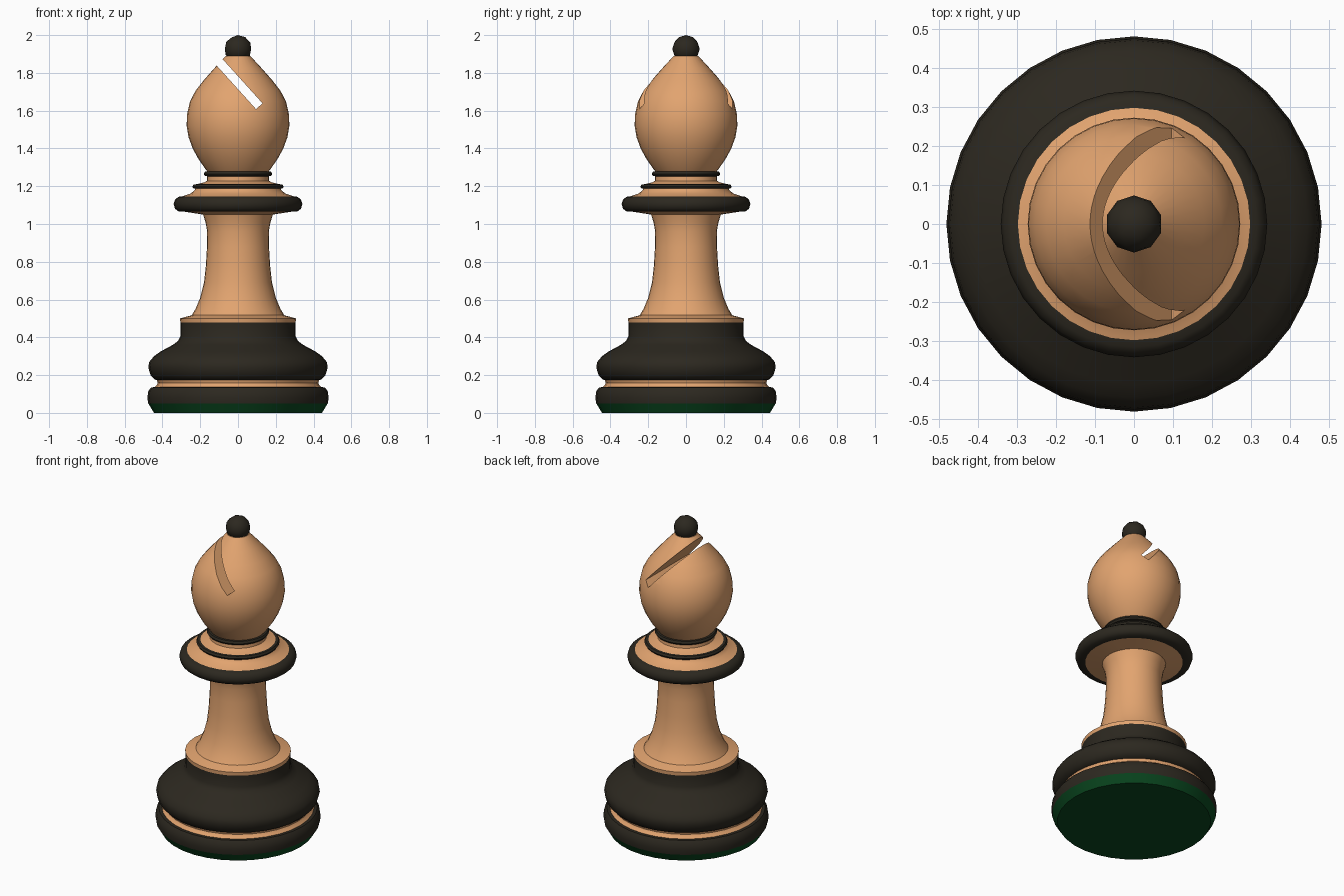
import bpy, bmesh
from math import sin, cos, pi, radians

if "Cube" in bpy.data.objects:
    bpy.data.objects.remove(bpy.data.objects["Cube"])

SIDES = 32


def material(name, color):
    m = bpy.data.materials.new(name)
    m.diffuse_color = (*color, 1)
    m.use_nodes = True
    m.node_tree.nodes["Principled BSDF"].inputs["Base Color"].default_value = m.diffuse_color
    return m


WOOD = material("light_wood", (0.76, 0.37, 0.16))
DARK = material("dark_lacquer", (0.025, 0.021, 0.014))
FELT = material("green_felt", (0.003, 0.065, 0.014))


def smooth(obj, mat):
    obj.data.materials.append(mat)
    bpy.ops.object.select_all(action='DESELECT')
    obj.select_set(True)
    bpy.context.view_layer.objects.active = obj
    bpy.ops.object.shade_smooth_by_angle(angle=radians(40))


def lathe(name, mat, profile, bottom=False, top=False):
    """Turn a bottom-to-top list of (radius, z) round the z axis."""
    bm = bmesh.new()
    rings = [[bm.verts.new((r * cos(2 * pi * k / SIDES), r * sin(2 * pi * k / SIDES), z))
              for k in range(SIDES)] for r, z in profile]
    for a, b in zip(rings, rings[1:]):
        for k in range(SIDES):
            n = (k + 1) % SIDES
            bm.faces.new((a[k], a[n], b[n], b[k]))
    if bottom:
        bm.faces.new(rings[0][::-1])
    if top:
        bm.faces.new(rings[-1])
    me = bpy.data.meshes.new(name)
    bm.to_mesh(me)
    bm.free()
    obj = bpy.data.objects.new(name, me)
    bpy.context.collection.objects.link(obj)
    smooth(obj, mat)
    return obj


# Base, from the felt pad upwards
lathe("felt_pad", FELT, [(0.445, 0), (0.475, 0.05)], bottom=True)
lathe("foot_ring", DARK, [(0.475, 0.05), (0.48, 0.08), (0.475, 0.115), (0.46, 0.135), (0.43, 0.137)])
lathe("base_groove", WOOD, [(0.443, 0.135), (0.432, 0.145), (0.425, 0.158), (0.43, 0.175)])
lathe("base_bulge", DARK, [(0.42, 0.173), (0.44, 0.176), (0.463, 0.20), (0.475, 0.24), (0.47, 0.27),
                           (0.445, 0.30), (0.41, 0.325), (0.345, 0.36), (0.318, 0.38), (0.305, 0.405),
                           (0.305, 0.48)])

# Stem flaring out to the underside of the collar
lathe("stem", WOOD, [(0.305, 0.478), (0.307, 0.50), (0.245, 0.517), (0.225, 0.55), (0.20, 0.61),
                     (0.18, 0.69), (0.17, 0.78), (0.164, 0.88), (0.163, 0.96), (0.172, 1.01),
                     (0.185, 1.05), (0.295, 1.067)])

# Collar and neck rings
lathe("collar_rim", DARK, [(0.28, 1.065), (0.315, 1.067), (0.333, 1.08), (0.341, 1.105),
                           (0.333, 1.13), (0.315, 1.144), (0.28, 1.147)])
lathe("collar_top", WOOD, [(0.325, 1.136), (0.29, 1.148), (0.25, 1.162), (0.23, 1.178), (0.225, 1.19)])
lathe("lower_neck_ring", DARK, [(0.21, 1.186), (0.235, 1.187), (0.242, 1.198), (0.235, 1.21), (0.205, 1.211)])
lathe("neck", WOOD, [(0.225, 1.209), (0.18, 1.22), (0.165, 1.228), (0.163, 1.252)])
lathe("upper_neck_ring", DARK, [(0.155, 1.252), (0.175, 1.254), (0.181, 1.264), (0.175, 1.277), (0.15, 1.278)])

# Head with a slanted slot cut right through
head = lathe("head", WOOD, [(0.158, 1.274), (0.17, 1.287), (0.21, 1.345), (0.24, 1.40), (0.262, 1.46),
                            (0.272, 1.52), (0.27, 1.58), (0.254, 1.65), (0.225, 1.705), (0.18, 1.763),
                            (0.125, 1.825), (0.065, 1.89)], bottom=True, top=True)
bpy.ops.mesh.primitive_cube_add(size=1, location=(-0.055, 0, 1.809), rotation=(0, radians(47.9), 0))
cutter = bpy.context.object
cutter.name = "slot_cutter"
cutter.scale = (0.5, 1, 0.046)
cutter.hide_render = True
mod = head.modifiers.new("slot", 'BOOLEAN')
mod.operation = 'DIFFERENCE'
mod.solver = 'EXACT'
mod.object = cutter
bpy.context.view_layer.objects.active = head
bpy.ops.object.modifier_apply(modifier=mod.name)
bpy.data.objects.remove(cutter)

# Small ball on top
bpy.ops.mesh.primitive_ico_sphere_add(subdivisions=2, radius=0.073, location=(0, 0, 1.927))
ball = bpy.context.object
ball.name = "finial_ball"
smooth(ball, DARK)
